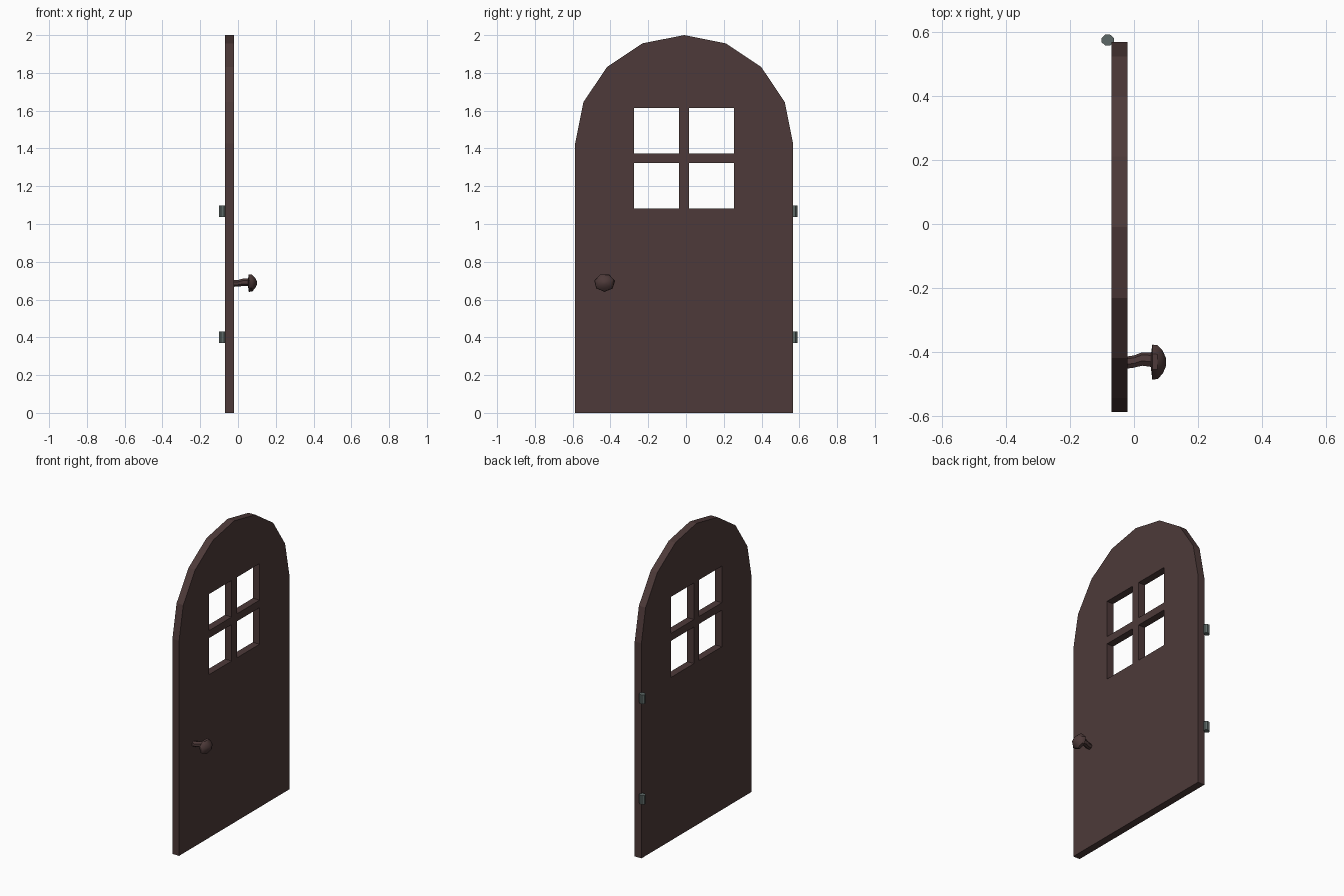
import bpy, bmesh, math
from mathutils import Matrix, Vector

if "Cube" in bpy.data.objects:
    bpy.data.objects.remove(bpy.data.objects["Cube"])


def material(name, rgb):
    m = bpy.data.materials.new(name)
    m.diffuse_color = (*rgb, 1)
    m.use_nodes = True
    m.node_tree.nodes["Principled BSDF"].inputs["Base Color"].default_value = m.diffuse_color
    return m


wood = material("dark_brown_wood", (0.075, 0.042, 0.041))
metal = material("grey_metal", (0.11, 0.14, 0.135))


def add_object(name, bm, mat):
    bmesh.ops.recalc_face_normals(bm, faces=bm.faces)
    me = bpy.data.meshes.new(name)
    bm.to_mesh(me)
    bm.free()
    me.materials.append(mat)
    ob = bpy.data.objects.new(name, me)
    bpy.context.collection.objects.link(ob)
    return ob


# Door panel: arched outline with four window holes, drawn in (y, z)
CY, R, SPRING = -0.01, 0.577, 1.425
outline = [(CY - R, 0), (CY + R, 0)]
outline += [(CY + R * math.cos(i * math.pi / 8), SPRING + 0.575 * math.sin(i * math.pi / 8))
            for i in range(9)]
loops = [outline]
for sy in (-1, 1):
    for sz in (-1, 1):
        ys = [CY + sy * v for v in (0.027, 0.265)]
        zs = [1.348 + sz * v for v in (0.025, 0.267)]
        loops.append([(ys[0], zs[0]), (ys[1], zs[0]), (ys[1], zs[1]), (ys[0], zs[1])])

curve = bpy.data.curves.new("door_profile", "CURVE")
curve.dimensions = "2D"
curve.fill_mode = "BOTH"
curve.extrude = 0.0245
for loop in loops:
    s = curve.splines.new("POLY")
    s.points.add(len(loop) - 1)
    for p, (y, z) in zip(s.points, loop):
        p.co = (y, z, 0, 1)
    s.use_cyclic_u = True
temp = bpy.data.objects.new("door_profile", curve)
bpy.context.collection.objects.link(temp)
mesh = bpy.data.meshes.new_from_object(temp.evaluated_get(bpy.context.evaluated_depsgraph_get()))
bpy.data.objects.remove(temp)
bm = bmesh.new()
bm.from_mesh(mesh)
bmesh.ops.remove_doubles(bm, verts=bm.verts, dist=1e-4)
for f in bm.faces:
    f.smooth = False
    f.material_index = 0
# local x -> y, local y -> z, local z -> x
bm.transform(Matrix(((0, 0, 1, -0.0455), (1, 0, 0, 0), (0, 1, 0, 0), (0, 0, 0, 1))))
add_object("door_panel", bm, wood)


# Handle: rings along x, given as (x, y, z, radius y, radius z)
def ringed(name, rings, sides, mat, turn=0.0):
    bm = bmesh.new()
    rows = []
    for x, y, z, ry, rz in rings:
        rows.append([bm.verts.new((x, y + ry * math.cos(turn + k * math.tau / sides),
                                   z + rz * math.sin(turn + k * math.tau / sides)))
                     for k in range(sides)])
    for a, b in zip(rows, rows[1:]):
        for k in range(sides):
            n = (k + 1) % sides
            bm.faces.new((a[k], a[n], b[n], b[k]))
    bm.faces.new(rows[0])
    bm.faces.new(rows[-1])
    for f in bm.faces:
        f.smooth = True
    ob = add_object(name, bm, mat)
    bpy.context.view_layer.objects.active = ob
    ob.select_set(True)
    bpy.ops.object.shade_smooth_by_angle(angle=math.radians(40))
    ob.select_set(False)


ringed("handle_stem", [(-0.03, -0.434, 0.685, 0.02, 0.018),
                       (0.0, -0.430, 0.686, 0.02, 0.018),
                       (0.025, -0.422, 0.691, 0.022, 0.02),
                       (0.062, -0.425, 0.693, 0.024, 0.021)], 7, wood)
ringed("handle_knob", [(0.053, -0.428, 0.691, 0.024, 0.021),
                       (0.057, -0.431, 0.689, 0.056, 0.048),
                       (0.074, -0.431, 0.689, 0.054, 0.047),
                       (0.09, -0.431, 0.689, 0.036, 0.03),
                       (0.1, -0.431, 0.689, 0.012, 0.01)], 7, wood, 0.2)

# Hinges: short upright eight-sided barrels
for name, z in (("lower_hinge", 0.40), ("upper_hinge", 1.067)):
    bm = bmesh.new()
    bmesh.ops.create_cone(bm, cap_ends=True, segments=8, radius1=0.0205, radius2=0.0205, depth=0.06,
                          matrix=Matrix.Translation((-0.082, 0.5735, z)) @ Matrix.Diagonal((1, 0.88, 1, 1))
                          @ Matrix.Rotation(math.pi / 8, 4, "Z"))
    add_object(name, bm, metal)
